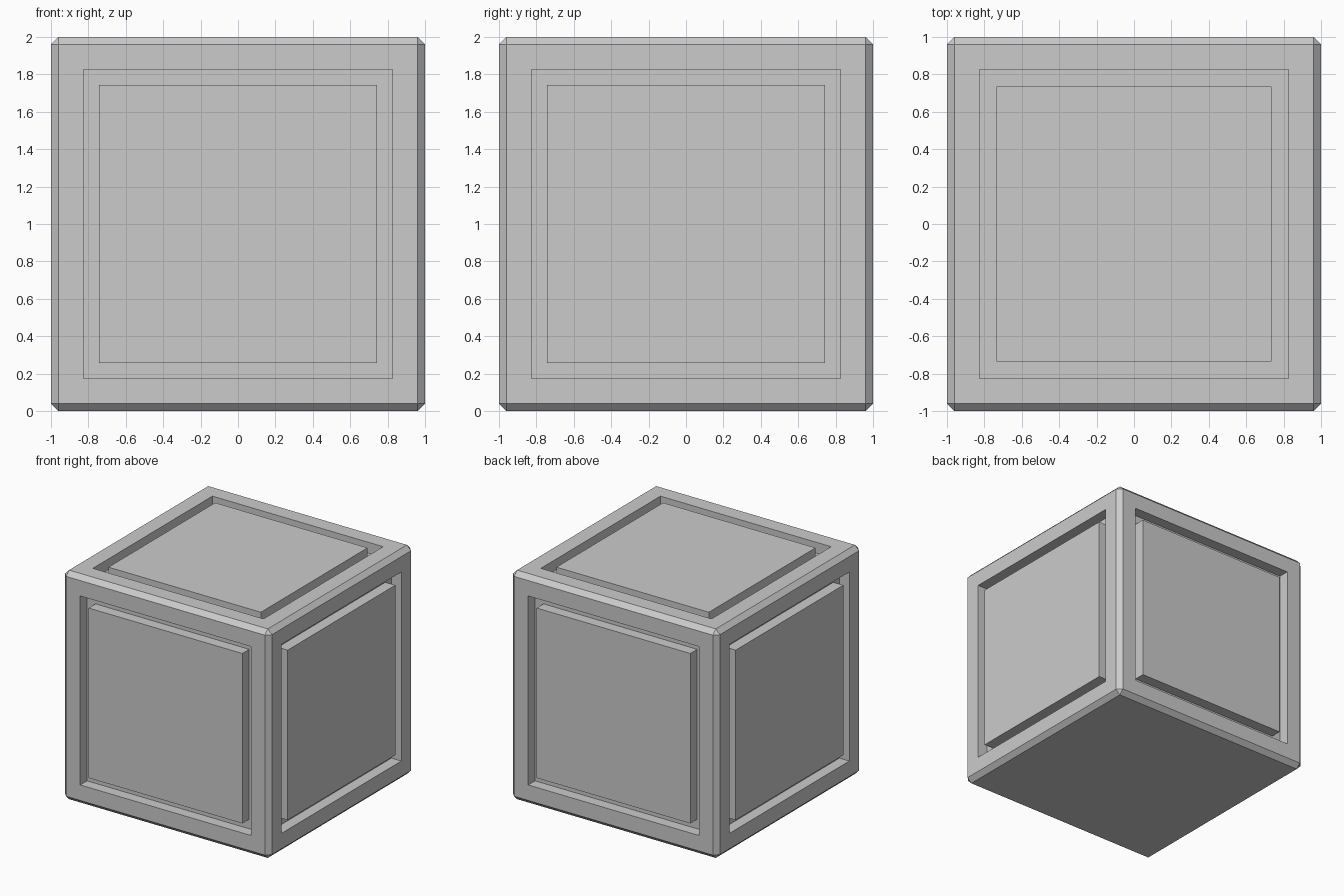
import bpy
import bmesh
from mathutils import Matrix

HALF = 1.0        # half the crate's width
CHAMFER = 0.04    # bevel along every outer edge
OPENING = 0.825   # half-width of each recess
DEPTH = 0.095     # depth of each recess

default_cube = bpy.data.objects.get("Cube")
if default_cube:
    bpy.data.objects.remove(default_cube, do_unlink=True)

# Plain grey paint
grey = bpy.data.materials.new("light_grey")
grey.use_nodes = True
color = (0.6, 0.6, 0.6, 1.0)
grey.diffuse_color = color
grey.node_tree.nodes["Principled BSDF"].inputs["Base Color"].default_value = color


def inset(bm, face, thickness=0.0, depth=0.0):
    """Inset a face, or raise and sink it on straight walls."""
    bmesh.ops.inset_individual(bm, faces=[face], thickness=thickness,
                               depth=depth, use_even_offset=True)


# Chamfered block
bm = bmesh.new()
bmesh.ops.create_cube(bm, size=2 * HALF, matrix=Matrix.Translation((0, 0, HALF)))
bmesh.ops.bevel(bm, geom=bm.edges[:], offset=CHAMFER, segments=1,
                profile=0.5, affect='EDGES')
bm.normal_update()

# Recessed groove around a flush panel on the four sides and the top
big_faces = [f for f in bm.faces if f.calc_area() > 1 and f.normal.z > -0.5]
for face in big_faces:
    panel = 0.736 if face.normal.z > 0.5 else 0.742
    inset(bm, face, thickness=HALF - CHAMFER - OPENING)
    inset(bm, face, depth=-DEPTH)
    inset(bm, face, thickness=OPENING - panel)
    inset(bm, face, depth=DEPTH)

bmesh.ops.recalc_face_normals(bm, faces=bm.faces[:])
mesh = bpy.data.meshes.new("panelled_crate")
bm.to_mesh(mesh)
bm.free()
mesh.materials.append(grey)
crate = bpy.data.objects.new("panelled_crate", mesh)
bpy.context.collection.objects.link(crate)
